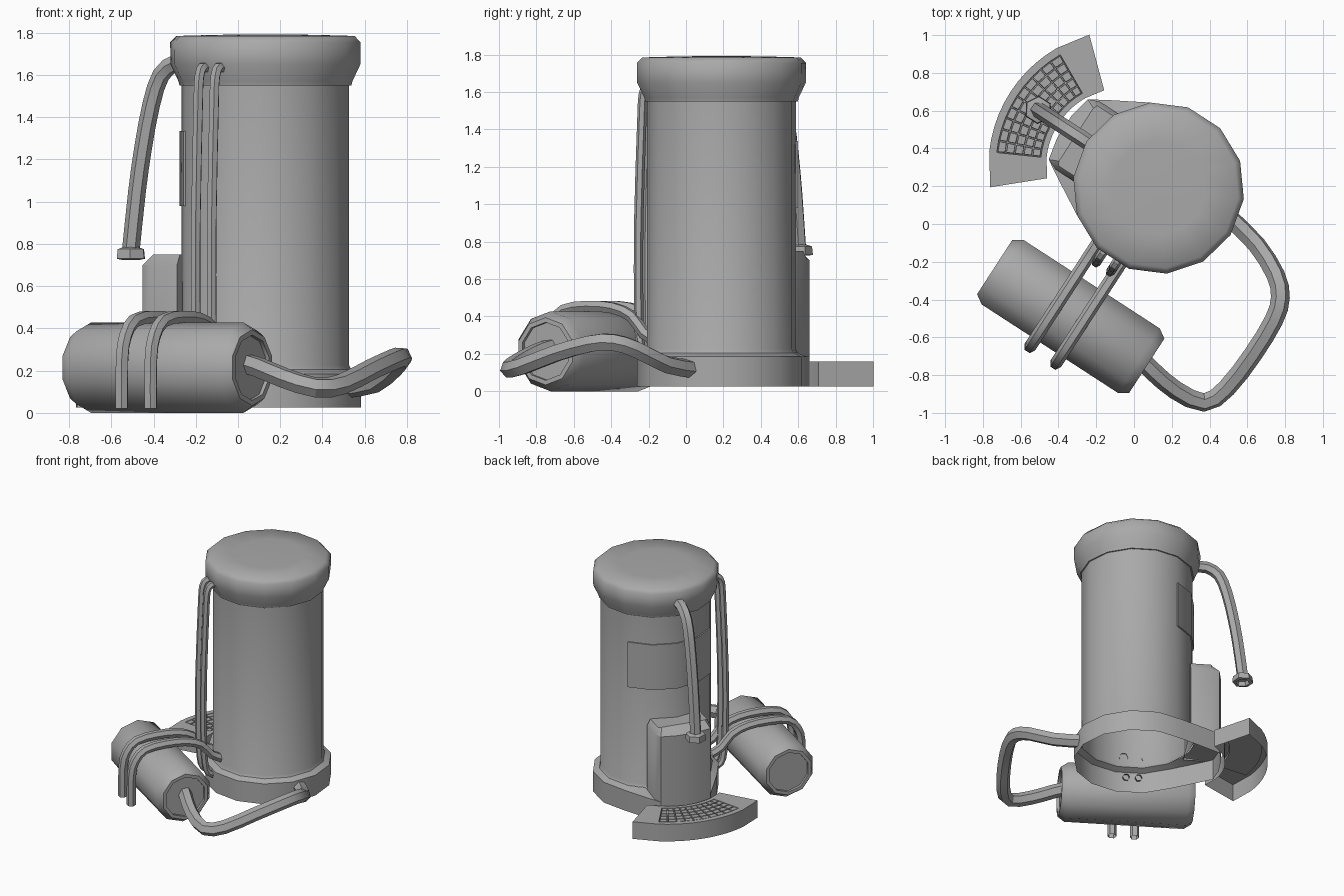
import bpy, bmesh, math
from mathutils import Matrix, Vector

if "Cube" in bpy.data.objects:
    bpy.data.objects.remove(bpy.data.objects["Cube"])

# Local frame: origin on the column axis, u points at the keyboard, v at the tank
FRAME = Matrix.Translation((0.13, 0.19, 0)) @ Matrix.Rotation(math.radians(147), 4, 'Z')
STEP = 2 * math.pi / 14
GREY = bpy.data.materials.new("dark_grey")
GREY.diffuse_color = (0.40, 0.40, 0.40, 1)
GREY.use_nodes = True
GREY.node_tree.nodes["Principled BSDF"].inputs["Base Color"].default_value = GREY.diffuse_color


def finish(ob, angle):
    bpy.ops.object.select_all(action='DESELECT')
    ob.select_set(True)
    bpy.context.view_layer.objects.active = ob
    if ob.type == 'CURVE':
        bpy.ops.object.convert(target='MESH')
        ob = bpy.context.object
    ob.data.materials.append(GREY)
    bpy.ops.object.shade_smooth_by_angle(angle=math.radians(angle))
    return ob


def add_bm(name, bm, matrix=FRAME, angle=32, recalc=True):
    if recalc:
        bmesh.ops.recalc_face_normals(bm, faces=bm.faces[:])
    bm.transform(matrix)
    me = bpy.data.meshes.new(name)
    bm.to_mesh(me)
    bm.free()
    ob = bpy.data.objects.new(name, me)
    bpy.context.collection.objects.link(ob)
    return finish(ob, angle)


def loft(name, rings, cap=False, **kw):
    """Skin a list of equal-length point rings; cap=True closes both ends."""
    bm = bmesh.new()
    vs = [[bm.verts.new(p) for p in r] for r in rings]
    n = len(vs[0])
    for a, b in zip(vs, vs[1:]):
        for i in range(n):
            bm.faces.new((a[i], a[(i + 1) % n], b[(i + 1) % n], b[i]))
    if cap in (True, 'top'):
        bm.faces.new(vs[-1])
    if cap is True:
        bm.faces.new(vs[0][::-1])
    return add_bm(name, bm, **kw)


def lathe(name, profile, n=14, **kw):
    turn = [2 * math.pi * i / n for i in range(n)]
    return loft(name, [[(r * math.cos(t), r * math.sin(t), z) for t in turn]
                       for r, z in profile], **kw)


def tube(name, pts, r, matrix=FRAME):
    """Hexagonal tube; one smooth midpoint is added between given points."""
    p = [matrix @ Vector(q) for q in pts]
    path = [p[0]]
    for i in range(len(p) - 1):
        a, d = p[max(i - 1, 0)], p[min(i + 2, len(p) - 1)]
        path += [(9 * (p[i] + p[i + 1]) - a - d) / 16, p[i + 1]]
    cu = bpy.data.curves.new(name, 'CURVE')
    cu.dimensions = '3D'
    cu.bevel_depth = r
    cu.bevel_resolution = 1
    sp = cu.splines.new('POLY')
    sp.points.add(len(path) - 1)
    for s, co in zip(sp.points, path):
        s.co = (*co, 1)
    ob = bpy.data.objects.new(name, cu)
    bpy.context.collection.objects.link(ob)
    return finish(ob, 30)


def skirt_boundary(bm, move):
    """Extrude the open border and move the new vertices."""
    ext = bmesh.ops.extrude_edge_only(bm, edges=[e for e in bm.edges if e.is_boundary])
    for v in ext['geom']:
        if isinstance(v, bmesh.types.BMVert):
            move(v.co)


# Column and cap
lathe('column', [(0.41, 0.205), (0.40, 0.225), (0.40, 1.56)])
lathe('cap', [(0.395, 1.55), (0.41, 1.55), (0.415, 1.57), (0.453, 1.65), (0.455, 1.755),
              (0.425, 1.785), (0.25, 1.79), (0.05, 1.793)], cap='top', angle=60)

# Base skirt (open below), pulled out towards the cabinet
front = [(0.47, -0.25), (0.57, -0.19), (0.595, -0.07),
         (0.595, 0.07), (0.57, 0.19), (0.47, 0.25)]
outline = front + [(0.455 * math.cos(k * STEP), 0.455 * math.sin(k * STEP)) for k in range(2, 13)]
neck = [Vector(p).normalized() * 0.41 for p in outline]
loft('base_skirt', [[(x, y, 0.025) for x, y in outline],
                    [(x, y, 0.185) for x, y in outline],
                    [(x, y, 0.205) for x, y in neck]])

# Cabinet with sloped top edge, rising from the skirt
cab = [(0.36, -0.215), (0.51, -0.215)] + front[1:5] + [(0.51, 0.215), (0.36, 0.215)]
loft('cabinet', [[(u, v, 0.185) for u, v in cab],
                 [(u, v, 0.70) for u, v in cab],
                 [(min(u, 0.52), v * 0.88, 0.75) for u, v in cab]], cap='top')

# Display panel wrapped on the column
bm = bmesh.new()
cols = [[bm.verts.new((0.41 * math.cos(k * STEP), 0.41 * math.sin(k * STEP), z))
         for z in (0.98, 1.335)] for k in range(-2, 3)]
for a, b in zip(cols, cols[1:]):
    bm.faces.new((a[0], b[0], b[1], a[1]))


def inward(co):
    co.x *= 0.97
    co.y *= 0.97


skirt_boundary(bm, inward)
add_bm('display_panel', bm)

# Fan-shaped keyboard tray with a sunken floor and separate keys, open below
COLS, ROWS = 10, 5
angs = [-42] + [-27 + 54 * i / COLS for i in range(COLS + 1)] + [42]
rads = [0.415] + [0.445 + 0.235 * i / ROWS for i in range(ROWS + 1)] + [0.72]
bm = bmesh.new()
g = [[bm.verts.new((0.215 + r * math.cos(math.radians(a)), r * math.sin(math.radians(a)), 0.16))
      for a in angs] for r in rads]
floor = []
for i in range(len(rads) - 1):
    for j in range(len(angs) - 1):
        f = bm.faces.new((g[i][j], g[i + 1][j], g[i + 1][j + 1], g[i][j + 1]))
        if 0 < i <= ROWS and 0 < j <= COLS:
            floor.append(f)


def drop(co):
    co.z = 0.025


skirt_boundary(bm, drop)
bmesh.ops.recalc_face_normals(bm, faces=bm.faces[:])
if floor[0].normal.z < 0:
    bmesh.ops.reverse_faces(bm, faces=bm.faces[:])
bmesh.ops.inset_region(bm, faces=floor, thickness=0.002, depth=-0.018)
dup = bmesh.ops.duplicate(bm, geom=floor)
keys = [f for f in dup['geom'] if isinstance(f, bmesh.types.BMFace)]
bmesh.ops.inset_individual(bm, faces=keys, thickness=0.004, depth=0.001)
bmesh.ops.inset_individual(bm, faces=keys, thickness=0.002, depth=0.016)
add_bm('keyboard_tray', bm, recalc=False)

# Hanging arm and its hollow nozzle
tube('arm', [(0.40, 0, 1.66), (0.50, 0, 1.66), (0.59, 0, 1.60), (0.645, 0, 1.46),
             (0.69, 0, 1.26), (0.725, 0, 1.05), (0.76, 0, 0.77)], 0.042)
lathe('arm_nozzle', [(0.04, 0.785), (0.07, 0.775), (0.075, 0.73), (0.05, 0.725), (0.045, 0.76)],
      n=6, cap=True, matrix=FRAME @ Matrix.Translation((0.76, 0, 0)))

# Lying tank with chamfered rims and recessed ends
half = [(0.155, 0.46), (0.155, 0.48), (0.18, 0.48), (0.214, 0.43)]
profile = [(r, -z) for r, z in half] + [(r, z) for r, z in reversed(half)]
lathe('tank', profile, n=10, cap=True, angle=40,
      matrix=FRAME @ Matrix.Translation((0.02, 0.823, 0.214)) @ Matrix.Rotation(math.pi / 2, 4, 'Y'))

# Pair of vertical pipes and pair of tank straps
pipe = [(0.40, 1.63), (0.45, 1.635), (0.48, 1.59), (0.49, 1.45), (0.51, 0.9),
        (0.51, 0.45), (0.50, 0.25), (0.475, 0.16), (0.41, 0.13)]
strap = [(0.38, 0.27), (0.46, 0.31), (0.54, 0.40), (0.66, 0.445), (0.82, 0.455),
         (0.97, 0.435), (1.045, 0.36), (1.073, 0.25), (1.075, 0.02)]
for side, pu, su in (('left', 0.062, 0.113), ('right', -0.028, -0.05)):
    tube('pipe_' + side, [(pu, v, z) for v, z in pipe], 0.025)
    tube('tank_strap_' + side, [(su, v, z) for v, z in strap], 0.033)

# Feed hose from the tank to the base (world coordinates)
tube('feed_hose', [(0.03, -0.71, 0.235), (0.10, -0.78, 0.215), (0.22, -0.88, 0.165),
                   (0.37, -0.945, 0.12), (0.49, -0.87, 0.135), (0.63, -0.69, 0.205),
                   (0.74, -0.51, 0.255), (0.775, -0.39, 0.262), (0.75, -0.27, 0.225),
                   (0.65, -0.11, 0.145), (0.51, 0.03, 0.12)],
     0.05, Matrix.Identity(4))
